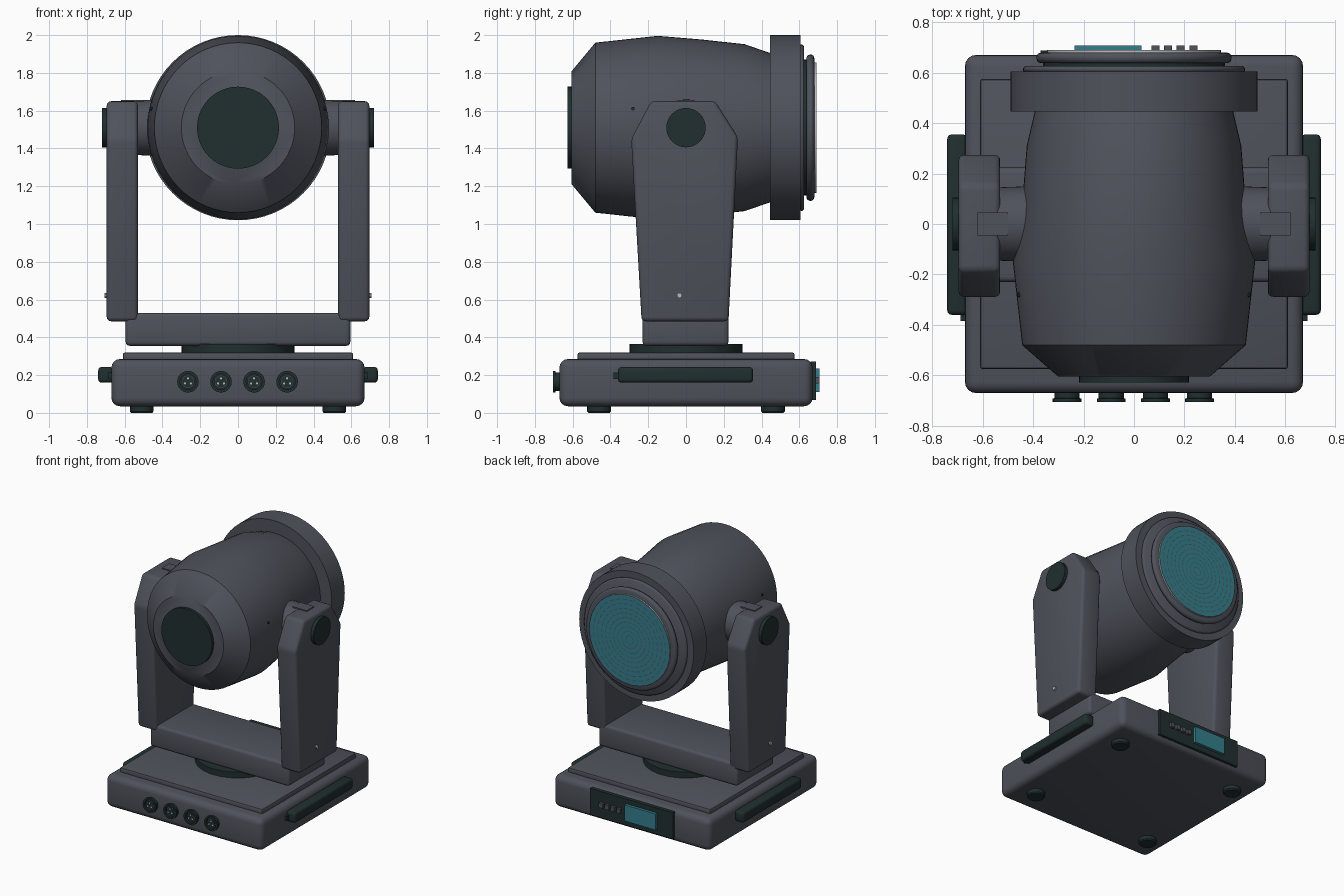
import bpy, bmesh, math
from mathutils import Matrix, Vector

if "Cube" in bpy.data.objects:
    bpy.data.objects.remove(bpy.data.objects["Cube"])


def material(name, rgb):
    m = bpy.data.materials.new(name)
    m.diffuse_color = (*rgb, 1)
    m.use_nodes = True
    m.node_tree.nodes["Principled BSDF"].inputs["Base Color"].default_value = m.diffuse_color
    return m


GREY = material("slate grey", (0.078, 0.084, 0.105))
DARK = material("dark rubber", (0.015, 0.028, 0.028))
TEAL = material("teal glass", (0.035, 0.21, 0.27))
LIGHT = material("light metal", (0.5, 0.5, 0.52))
ROT = {'X': Matrix.Rotation(math.pi / 2, 4, 'Y'),
       'Y': Matrix.Rotation(-math.pi / 2, 4, 'X'), 'Z': Matrix.Identity(4)}
HEAD_Z = 1.51


def finish(name, bm, mats, bevel=0, segments=3, angle=30):
    bmesh.ops.recalc_face_normals(bm, faces=bm.faces)
    me = bpy.data.meshes.new(name)
    bm.to_mesh(me)
    bm.free()
    ob = bpy.data.objects.new(name, me)
    bpy.context.collection.objects.link(ob)
    for m in mats:
        me.materials.append(m)
    bpy.context.view_layer.objects.active = ob
    ob.select_set(True)
    if bevel:
        mod = ob.modifiers.new("bevel", 'BEVEL')
        mod.width, mod.segments, mod.limit_method = bevel, segments, 'ANGLE'
        mod.angle_limit = math.radians(25)
        bpy.ops.object.modifier_apply(modifier=mod.name)
    bpy.ops.object.shade_smooth_by_angle(angle=math.radians(angle))
    ob.select_set(False)
    return ob


def box(name, lo, hi, mat, bevel=0, segments=3):
    lo, hi = Vector(lo), Vector(hi)
    bm = bmesh.new()
    bmesh.ops.create_cube(bm, size=1)
    bmesh.ops.scale(bm, vec=hi - lo, verts=bm.verts)
    bmesh.ops.translate(bm, vec=(lo + hi) / 2, verts=bm.verts)
    return finish(name, bm, [mat], bevel, segments)


def lathe(name, profile, mat, centre=(0, 0, 0), axis='Z', n=48, angle=30):
    """Revolve (radius, height) or (radius, height, side radius) points and cap the ends."""
    bm = bmesh.new()
    rings = []
    for p in profile:
        r, h, side = p[0], p[1], p[-1] if len(p) == 3 else p[0]
        rings.append([bm.verts.new((side * math.cos(2 * math.pi * i / n),
                                    r * math.sin(2 * math.pi * i / n), h)) for i in range(n)])
    for a, b in zip(rings, rings[1:]):
        for i in range(n):
            bm.faces.new((a[i], a[(i + 1) % n], b[(i + 1) % n], b[i]))
    bm.faces.new(rings[0])
    bm.faces.new(rings[-1])
    bmesh.ops.transform(bm, matrix=Matrix.Translation(centre) @ ROT[axis], verts=bm.verts)
    return finish(name, bm, [mat], angle=angle)


def disc(name, r, a, b, mat, centre=(0, 0, 0), axis='Z', n=40):
    return lathe(name, [(r, a), (r, b)], mat, centre, axis, n)


# Base with stepped lid, feet and turntable
box("base", (-0.67, -0.67, 0.035), (0.67, 0.67, 0.285), GREY, 0.045, 4)
box("base_lid", (-0.61, -0.575, 0.27), (0.61, 0.575, 0.32), GREY, 0.012, 2)
for x in (-0.51, 0.51):
    for y in (-0.46, 0.46):
        lathe("foot", [(0.056, 0), (0.063, 0.008), (0.063, 0.045)], DARK, (x, y, 0), n=24)
disc("turntable", 0.3, 0.31, 0.365, DARK)

# Yoke crossbar and the parts mirrored on both sides
box("yoke_crossbar", (-0.595, -0.23, 0.355), (0.595, 0.225, 0.53), GREY, 0.022)
ARM = [(-0.235, 0.485), (0.225, 0.485), (0.275, 1.46), (0.155, 1.65), (-0.185, 1.65), (-0.29, 1.45)]
for s in (-1, 1):
    bm = bmesh.new()
    inner = bm.faces.new([bm.verts.new((s * 0.53, y, z)) for y, z in ARM])
    ext = bmesh.ops.extrude_face_region(bm, geom=[inner])
    bmesh.ops.translate(bm, vec=(s * 0.165, 0, 0),
                        verts=[v for v in ext["geom"] if isinstance(v, bmesh.types.BMVert)])
    bm.faces.new([v for v in inner.verts]) if not inner.is_valid else None
    finish("yoke_arm", bm, [GREY], 0.022)
    disc("pivot_cap", 0.104, s * 0.68, s * 0.72, DARK, (0, 0, HEAD_Z), 'X')
    lathe("pivot_hub", [(0.15, s * 0.4), (0.145, s * 0.54)], GREY, (0, 0, HEAD_Z), 'X')
    box("arm_top_tab", (s * 0.56 - 0.06, -0.045, 1.63), (s * 0.56 + 0.06, 0.045, 1.657), GREY)
    disc("arm_screw", 0.014, s * 0.69, s * 0.706, LIGHT, (0, -0.035, 0.622), 'X', 10)
    box("side_handle", (s * 0.70 - 0.04, -0.36, 0.16), (s * 0.70 + 0.04, 0.355, 0.243), DARK, 0.018)
    box("handle_end", (s * 0.675 - 0.012, -0.385, 0.18), (s * 0.675 + 0.012, -0.35, 0.215), DARK)
    disc("head_screw", 0.01, s * 0.40, s * 0.452, DARK, (0, 0.115, HEAD_Z + 0.03), 'X', 8)
    disc("head_side_screw", 0.01, s * 0.40, s * 0.462, DARK, (0, -0.28, HEAD_Z + 0.1), 'X', 8)

# Lamp head, slightly waisted at the pivots
lathe("lamp_head", [(0.30, -0.605), (0.45, -0.48, 0.443), (0.486, -0.15, 0.48), (0.467, 0.08, 0.443),
                    (0.442, 0.31, 0.425), (0.39, 0.46)], GREY, (0, 0, HEAD_Z), 'Y', 64, 40)
disc("rear_cap", 0.217, -0.627, -0.59, DARK, (0, 0, HEAD_Z), 'Y', 48)
disc("front_collar", 0.49, 0.445, 0.605, GREY, (0, 0, HEAD_Z), 'Y', 64)
lathe("collar_step", [(0.432, 0.60), (0.44, 0.608), (0.44, 0.617), (0.43, 0.626)],
      GREY, (0, 0, HEAD_Z), 'Y', 64, 60)
disc("lens_neck", 0.36, 0.61, 0.65, DARK, (0, 0, HEAD_Z), 'Y', 48)
lathe("lens_bezel", [(0.37, 0.637), (0.382, 0.643), (0.387, 0.655), (0.387, 0.665), (0.38, 0.675),
                     (0.37, 0.679)], GREY, (0, 0, HEAD_Z), 'Y', 64, 60)

# Lens: concentric teal bands separated by thin dashed grooves, with a pale rim
bm = bmesh.new()
N, BANDS, RIM = 96, 10, 0.345
radii = []
for k in range(1, BANDS + 1):
    r = RIM * k / BANDS
    radii += [r - 0.006, r]
rings = [[bm.verts.new((r * math.sin(2 * math.pi * i / N), 0.69, HEAD_Z + r * math.cos(2 * math.pi * i / N)))
          for i in range(N)] for r in radii]
rings.append([bm.verts.new((v.co.x, 0.67, v.co.z)) for v in rings[-1]])
bm.faces.new(rings[0])
for k, (a, b) in enumerate(zip(rings, rings[1:])):
    for i in range(N):
        f = bm.faces.new((a[i], a[(i + 1) % N], b[(i + 1) % N], b[i]))
        if k == len(rings) - 2:
            f.material_index = 2
        elif k % 2 == 0 and i % 3:
            f.material_index = 1
finish("lens", bm, [TEAL, GREY, LIGHT])

# Front sockets with recessed faces and three pins each
for x in (-0.265, -0.09, 0.085, 0.26):
    at = (x, 0, 0.165)
    lathe("socket", [(0.05, -0.66), (0.05, -0.69), (0.057, -0.692), (0.057, -0.705),
                     (0.042, -0.705), (0.042, -0.685)], DARK, at, 'Y', 32)
    disc("socket_insert", 0.036, -0.697, -0.68, GREY, at, 'Y', 24)
    disc("socket_core", 0.031, -0.699, -0.68, DARK, at, 'Y', 24)
    for a in (90, 210, 330):
        t = math.radians(a)
        disc("socket_pin", 0.006, -0.703, -0.69, LIGHT,
             (x + 0.018 * math.cos(t), 0, 0.165 + 0.018 * math.sin(t)), 'Y', 8)

# Rear control panel with screen and buttons
box("control_panel", (-0.37, 0.66, 0.068), (0.34, 0.687, 0.272), DARK)
box("screen", (-0.235, 0.68, 0.11), (0.03, 0.708, 0.235), TEAL)
for x in (0.085, 0.135, 0.185, 0.235):
    box("button", (x - 0.016, 0.68, 0.155), (x + 0.016, 0.708, 0.19), GREY)
